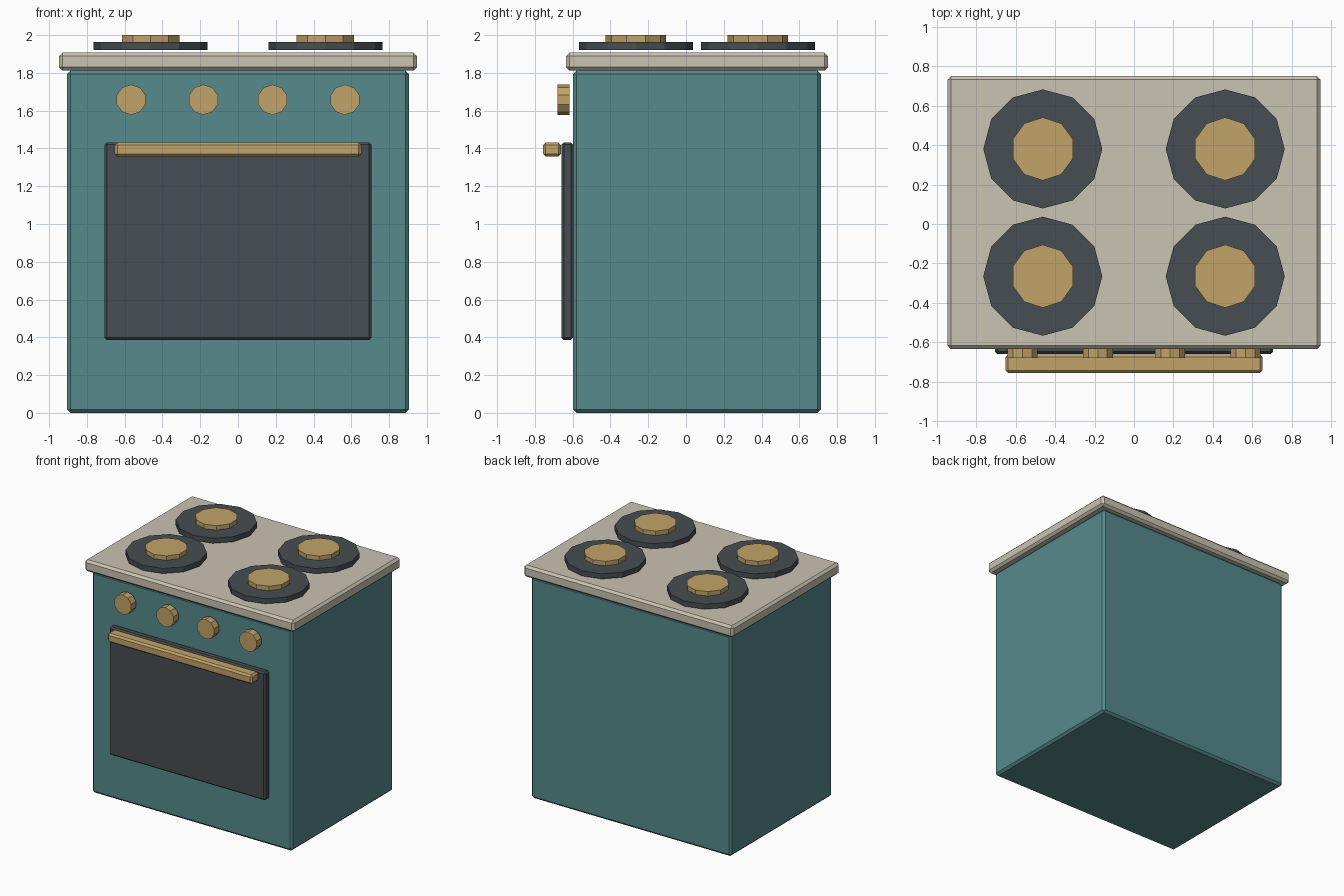
import bpy
import math

if "Cube" in bpy.data.objects:
    bpy.data.objects.remove(bpy.data.objects["Cube"], do_unlink=True)


def material(name, rgb):
    m = bpy.data.materials.new(name)
    m.use_nodes = True
    m.diffuse_color = (*rgb, 1)
    m.node_tree.nodes["Principled BSDF"].inputs["Base Color"].default_value = (*rgb, 1)
    return m


teal = material("teal enamel", (0.093, 0.254, 0.262))
cream = material("cream worktop", (0.584, 0.546, 0.445))
dark = material("dark iron", (0.062, 0.075, 0.083))
brass = material("brass", (0.533, 0.366, 0.138))


def box(name, low, high, mat, bevel):
    """Chamfered box between two corners."""
    bpy.ops.mesh.primitive_cube_add(
        size=1, location=[(a + b) / 2 for a, b in zip(low, high)])
    ob = bpy.context.object
    ob.name = name
    ob.scale = [b - a for a, b in zip(low, high)]
    bpy.ops.object.transform_apply(location=False, rotation=False, scale=True)
    ob.data.materials.append(mat)
    mod = ob.modifiers.new("chamfer", 'BEVEL')
    mod.width = bevel
    mod.segments = 1


def disc(name, centre, radius, depth, sides, mat, tilt=0):
    """Flat-shaded low-poly cylinder."""
    bpy.ops.mesh.primitive_cylinder_add(
        vertices=sides, radius=radius, depth=depth, location=centre,
        rotation=(tilt, 0, 0))
    ob = bpy.context.object
    ob.name = name
    ob.data.materials.append(mat)


# Cabinet, worktop, oven door and handle
box("oven_body", (-0.905, -0.598, 0), (0.905, 0.714, 1.812), teal, 0.018)
box("worktop", (-0.947, -0.635, 1.812), (0.947, 0.751, 1.907), cream, 0.018)
box("oven_door", (-0.706, -0.659, 0.386), (0.706, -0.598, 1.432), dark, 0.012)
box("door_handle", (-0.653, -0.757, 1.357), (0.653, -0.662, 1.432), brass, 0.014)

# Four burners, each a dark ring plate with a brass cap
for side, x in (("right", -0.463), ("left", 0.463)):
    for row, y in (("front", -0.265), ("back", 0.381)):
        disc(f"{row}_{side}_burner", (x, y, 1.943), 0.302, 0.042, 12, dark)
        disc(f"{row}_{side}_burner_cap", (x, y, 1.982), 0.16, 0.036, 10, brass)

# Control knobs
for i, x in enumerate((-0.566, -0.183, 0.183, 0.566)):
    disc(f"knob_{i + 1}", (x, -0.648, 1.658), 0.08, 0.063, 10, brass, math.pi / 2)
